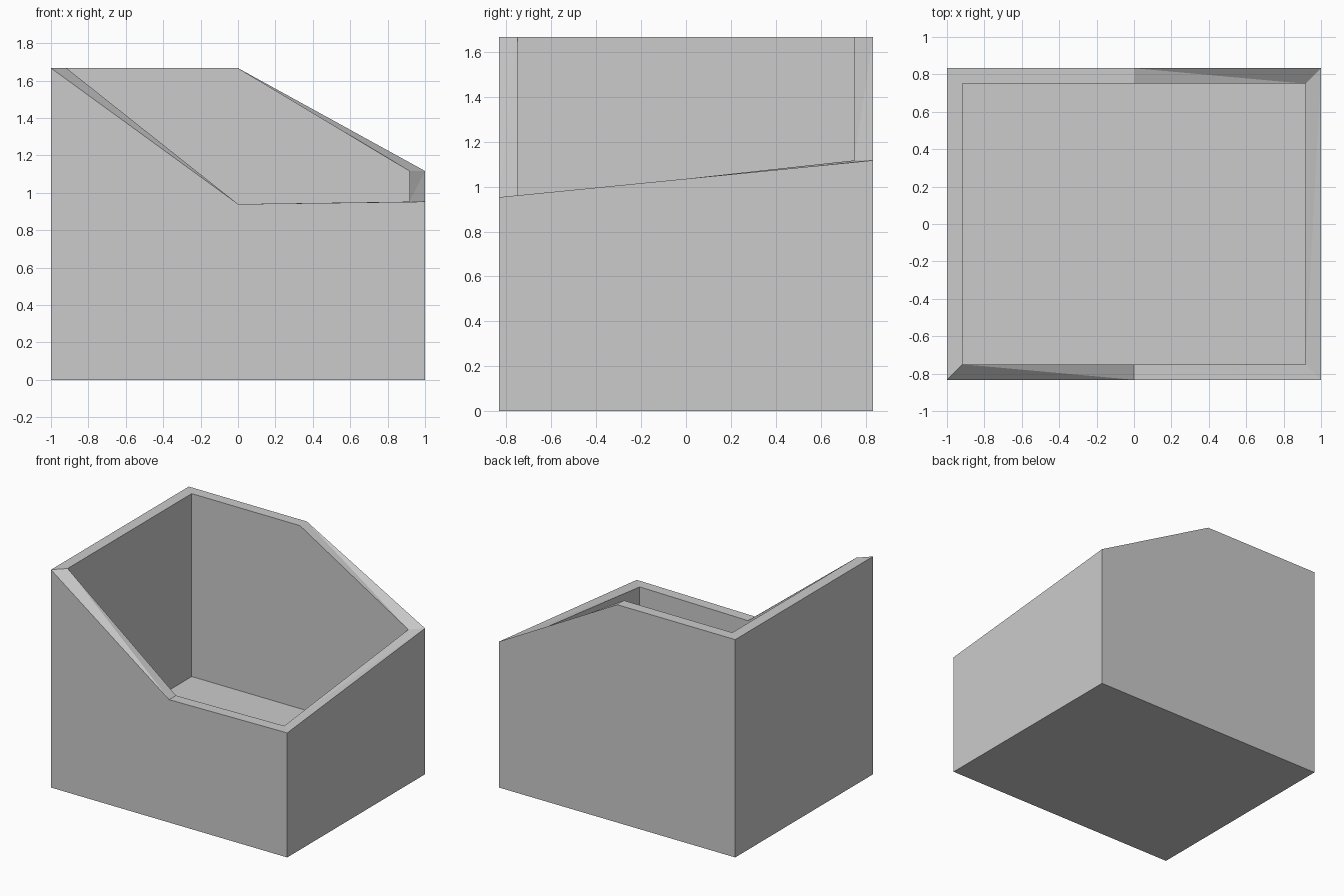
import bpy, bmesh
from mathutils import Vector

cube = bpy.data.objects.get("Cube")
if cube:
    bpy.data.objects.remove(cube, do_unlink=True)

# Colour
grey = bpy.data.materials.new("light_grey")
grey.use_nodes = True
colour = (0.6, 0.6, 0.6, 1)
grey.diffuse_color = colour
grey.node_tree.nodes["Principled BSDF"].inputs["Base Color"].default_value = colour

# Rim of the open bin, anticlockwise from the tall front corner
RIM = [(-1, -0.833, 1.667), (0, -0.833, 0.94), (1, -0.833, 0.953),
       (1, 0.833, 1.117), (0, 0.833, 1.667), (-1, 0.833, 1.667)]
WALL = 0.083
FLOOR = 0.267


def inset(p):
    """Move a rim point inwards by the wall thickness at the same height."""
    x = p[0] - WALL * p[0]
    y = p[1] - WALL * (1 if p[1] > 0 else -1)
    return Vector((x, y, p[2]))


bm = bmesh.new()


def ring(points, z=None):
    return [bm.verts.new((p[0], p[1], p[2] if z is None else z)) for p in points]


inner_points = [inset(p) for p in RIM]
outer_top = ring(RIM)
outer_base = ring(RIM, 0)
inner_top = ring(inner_points)
inner_floor = ring(inner_points, FLOOR)

count = len(RIM)
for i in range(count):
    j = (i + 1) % count
    # Outer wall, inner wall and the sloped rim between them
    bm.faces.new((outer_base[i], outer_base[j], outer_top[j], outer_top[i]))
    bm.faces.new((inner_floor[j], inner_floor[i], inner_top[i], inner_top[j]))
    bm.faces.new((outer_top[i], outer_top[j], inner_top[i]))
    bm.faces.new((outer_top[j], inner_top[j], inner_top[i]))

# Underside and inside floor
bm.faces.new(outer_base[::-1])
bm.faces.new(inner_floor)
bmesh.ops.recalc_face_normals(bm, faces=bm.faces)

mesh = bpy.data.meshes.new("open_bin")
bm.to_mesh(mesh)
bm.free()
mesh.materials.append(grey)
bin_object = bpy.data.objects.new("open_bin", mesh)
bpy.context.collection.objects.link(bin_object)
